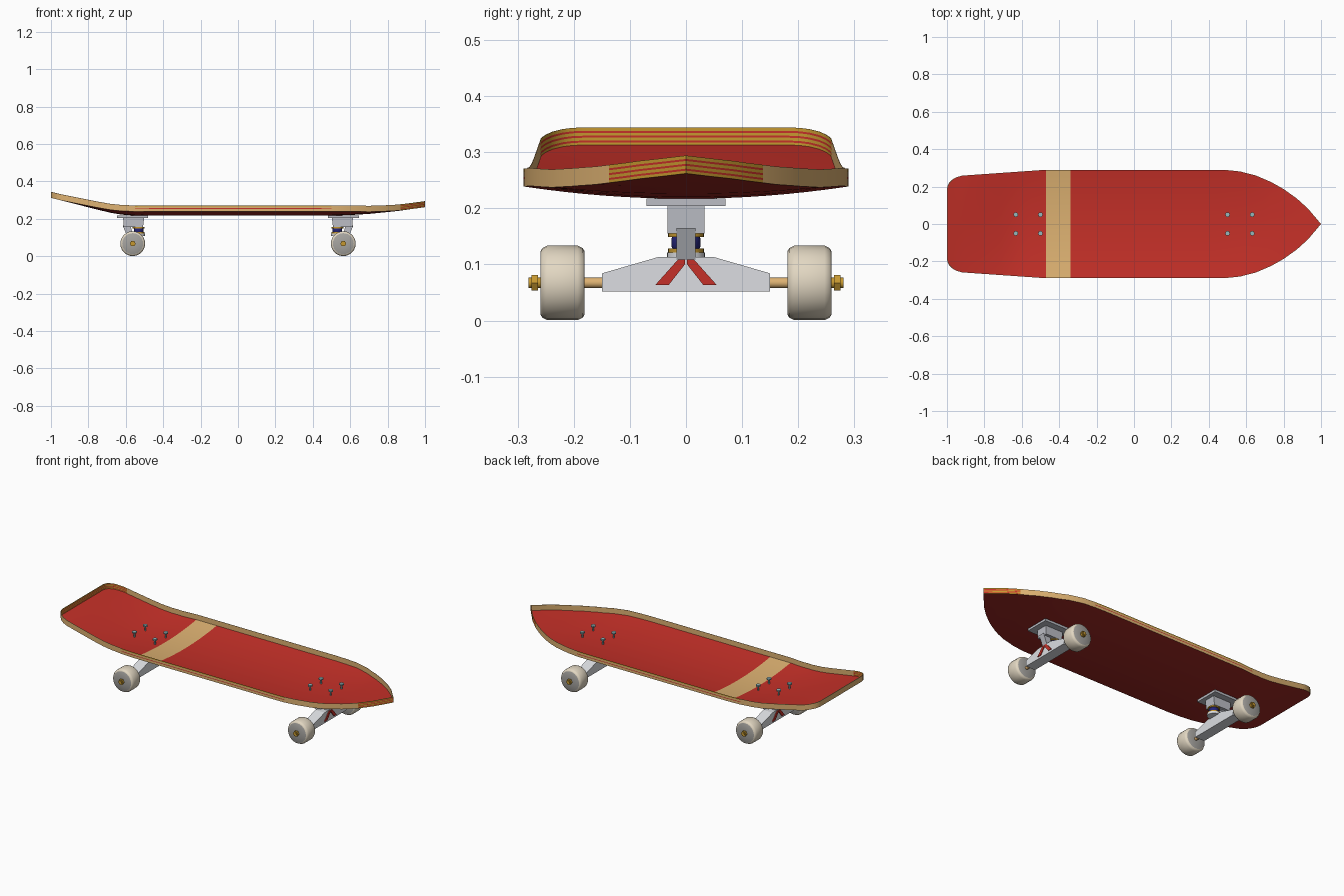
import bpy, bmesh, math
from mathutils import Vector

if "Cube" in bpy.data.objects:
    bpy.data.objects.remove(bpy.data.objects["Cube"])


def material(name, r, g, b):
    lin = lambda c: (c / 255 / 12.92) if c < 10 else ((c / 255 + 0.055) / 1.055) ** 2.4
    m = bpy.data.materials.new(name)
    m.diffuse_color = (lin(r), lin(g), lin(b), 1)
    m.use_nodes = True
    m.node_tree.nodes["Principled BSDF"].inputs["Base Color"].default_value = m.diffuse_color
    return m


RED = material("deck red", 197, 48, 40)
DARK = material("underside dark red", 158, 40, 35)
WOOD = material("light wood", 222, 178, 114)
METAL = material("light metal", 220, 222, 226)
BASE = material("base metal", 188, 190, 197)
GOLD = material("brass", 198, 152, 48)
BLUE = material("bushing blue", 36, 36, 120)
CREAM = material("wheel cream", 226, 215, 194)
HUB = material("hub grey", 166, 164, 160)
BOLT = material("bolt teal grey", 150, 184, 188)


def finish(name, bm, mats, smooth=True):
    bmesh.ops.remove_doubles(bm, verts=bm.verts, dist=1e-5)
    bmesh.ops.recalc_face_normals(bm, faces=bm.faces)
    me = bpy.data.meshes.new(name)
    bm.to_mesh(me)
    bm.free()
    for m in mats:
        me.materials.append(m)
    ob = bpy.data.objects.new(name, me)
    bpy.context.collection.objects.link(ob)
    if smooth:
        bpy.ops.object.select_all(action='DESELECT')
        bpy.context.view_layer.objects.active = ob
        ob.select_set(True)
        bpy.ops.object.shade_smooth_by_angle(angle=math.radians(35))
    return ob


def loft(name, rings, mats, smooth=False, mat_of=lambda i: 0):
    """Skin a list of equal-length rings and cap both ends."""
    bm = bmesh.new()
    vs = [[bm.verts.new(p) for p in ring] for ring in rings]
    n = len(vs[0])
    for i in range(len(vs) - 1):
        for j in range(n):
            k = (j + 1) % n
            f = bm.faces.new((vs[i][j], vs[i][k], vs[i + 1][k], vs[i + 1][j]))
            f.material_index = mat_of(i)
    bm.faces.new(vs[0]).material_index = mat_of(0)
    bm.faces.new(vs[-1]).material_index = mat_of(len(vs) - 2)
    return finish(name, bm, mats, smooth)


def turned(name, centre, axis, profile, mats, sides=24, mat_of=lambda i: 0):
    """Round part: profile is (distance along axis, radius) from centre."""
    u = Vector((1, 0, 0))
    v, w = Vector((0, 0, 1)), Vector((0, 1, 0))
    if axis == 'Z':
        v, w = w, v
    ang = [2 * math.pi * k / sides for k in range(sides)]
    rings = [[Vector(centre) + w * d + r * (u * math.cos(a) + v * math.sin(a)) for a in ang]
             for d, r in profile]
    return loft(name, rings, mats, sides > 6, mat_of)


def slab(name, x0, x1, yz, mat):
    """Outline in the y-z plane extruded along x."""
    return loft(name, [[(x, y, z) for y, z in yz] for x in (x0, x1)], [mat])


# ---- Deck: a dished sheet inside a thin upright rim ----
def lerp(table, x):
    for (a, p), (b, q) in zip(table, table[1:]):
        if x <= b:
            return p + (q - p) * max(0, x - a) / (b - a)
    return table[-1][1]


def half_width(x):
    if x < -0.9:
        return 0.185 + 0.075 * math.sqrt(max(0, 1 - ((x + 0.9) / 0.1) ** 2))
    return lerp([(-0.9, 0.26), (-0.47, 0.29), (0.43, 0.29), (0.5, 0.288), (0.567, 0.281),
                 (0.65, 0.26), (0.73, 0.226), (0.8, 0.187), (0.87, 0.137),
                 (0.93, 0.083), (1, 0)], x)


def height(x, y):
    rise = lerp([(-1, 0.095), (-0.85, 0.057), (-0.74, 0.029), (-0.68, 0.015), (-0.62, 0.005),
                 (-0.55, 0), (0.5, 0), (0.6, 0.003), (0.7, 0.009), (0.85, 0.024), (1, 0.045)], x)
    dish = lerp([(-0.95, 0), (-0.6, 0.022), (0.6, 0.022), (1, 0)], x)
    return 0.217 + rise + dish * (y / 0.29) ** 2


THICK = 0.032
xs = [-1, -0.997, -0.988, -0.97, -0.95, -0.92, -0.9, -0.85, -0.79, -0.74, -0.71, -0.68, -0.65,
      -0.62, -0.585, -0.55, -0.47, -0.34, 0, 0.43, 0.5, 0.567, 0.6, 0.65, 0.7, 0.73, 0.77, 0.8,
      0.835, 0.87, 0.9, 0.93, 0.965, 1]
COLS = 16


def deck_point(x, j, lift, scale=1):
    y = half_width(x) * (2 * j / COLS - 1)
    return (x * scale, y * scale, height(x, y) + lift)


# red riding surface with a wood band, and the underside
for name, lift in (("riding_surface", 0.0015), ("underside", 0)):
    bm = bmesh.new()
    grid = [[bm.verts.new(deck_point(x, j, lift)) for j in range(COLS + 1)] for x in xs]
    for i in range(len(xs) - 1):
        band = lift and -0.471 < xs[i] < -0.35
        for j in range(COLS):
            f = bm.faces.new((grid[i][j], grid[i + 1][j], grid[i + 1][j + 1], grid[i][j + 1]))
            f.material_index = 1 if band else 0
    finish(name, bm, [RED if lift else DARK, WOOD])

# rim walls: wood, with brass and red plies showing at the tips and along the middle
levels = [0, 0.16, 0.27, 0.43, 0.54, 0.7, 0.81, 1]
rim = [(x, 0) for x in reversed(xs)] + [(xs[0], j) for j in range(1, COLS)] + [(x, COLS) for x in xs]


def ply(k, x, inner):
    if (inner and x < -0.9) or (not inner and x > 0.86):
        return 2 if k % 2 else 1
    if not inner and -0.55 < x < 0.5:
        return {3: 2, 6: 1}.get(k, 0)
    return 0


for inner, scale in ((False, 1), (True, 0.997)):
    bm = bmesh.new()
    rows = [[bm.verts.new(deck_point(x, j, THICK * f, scale)) for x, j in rim] for f in levels]
    for k in range(len(levels) - 1):
        for i in range(len(rim) - 1):
            f = bm.faces.new((rows[k][i], rows[k][i + 1], rows[k + 1][i + 1], rows[k + 1][i]))
            f.material_index = ply(k, (rim[i][0] + rim[i + 1][0]) / 2, inner)
    finish("rim_inner_wall" if inner else "rim_outer_wall", bm, [WOOD, GOLD, RED])

# thin cap joining both walls
bm = bmesh.new()
a, b = [[bm.verts.new(deck_point(x, j, THICK, s)) for x, j in rim] for s in (1, 0.997)]
for i in range(len(rim) - 1):
    bm.faces.new((a[i], a[i + 1], b[i + 1], b[i]))
finish("rim_cap", bm, [WOOD])

# ---- Trucks, mirrored at both ends ----
for s, end in ((-1, "tail"), (1, "nose")):
    def rect(x0, x1, hy, z):
        return [(s * x0, -hy, z), (s * x1, -hy, z), (s * x1, hy, z), (s * x0, hy, z)]
    ax = s * 0.563
    loft(end + "_baseplate", [rect(0.48, 0.648, 0.07, z) for z in (0.204, 0.217)], [BASE])

    # block under the plate and slanted pivot arm
    loft(end + "_truck_block", [rect(0.502, 0.614, 0.033, 0.204), rect(0.508, 0.612, 0.033, 0.155)],
         [BASE])
    loft(end + "_pivot_arm", [rect(0.575, 0.617, 0.017, 0.165), rect(0.56, 0.592, 0.017, 0.105)],
         [BASE])

    # bushing stack
    kx = s * 0.531
    turned(end + "_bushing_cup", (kx, 0, 0), 'Z', [(0.108, 0.034), (0.121, 0.034)], [METAL])
    turned(end + "_lower_washer", (kx, 0, 0), 'Z', [(0.121, 0.032), (0.128, 0.032)], [GOLD])
    turned(end + "_bushing", (kx, 0, 0), 'Z',
           [(0.128, 0.024), (0.132, 0.026), (0.146, 0.026), (0.15, 0.024)], [BLUE])
    turned(end + "_upper_washer", (kx, 0, 0), 'Z', [(0.149, 0.032), (0.156, 0.032)], [GOLD])

    # hanger with the two painted stripes on its outer face
    slab(end + "_hanger", s * 0.533, s * 0.593,
         [(-0.15, 0.052), (0.15, 0.052), (0.15, 0.084), (0.05, 0.113), (-0.05, 0.113),
          (-0.15, 0.084)], METAL)
    for t, side in ((-1, "front"), (1, "back")):
        slab(f"{end}_{side}_stripe", s * 0.592, s * 0.5975,
             [(t * 0.002, 0.109), (t * 0.014, 0.109), (t * 0.055, 0.063), (t * 0.031, 0.063),
              (t * 0.002, 0.1)], RED)

        # wheel with grey faces, and axle nut
        turned(f"{end}_{side}_wheel", (ax, t * 0.22, 0.067), 'Y',
               [(-0.0395, 0.012), (-0.0395, 0.056), (-0.036, 0.062), (-0.027, 0.0665),
                (0.027, 0.0665), (0.036, 0.062), (0.0395, 0.056), (0.0395, 0.012)],
               [CREAM, HUB], 24, lambda i: 1 if i in (0, 6) else 0)
        turned(f"{end}_{side}_axle_nut", (ax, t * 0.2695, 0.067), 'Y',
               [(-0.006, 0.016), (0.006, 0.016)], [GOLD], 6)
        turned(f"{end}_{side}_axle_tip", (ax, t * 0.27, 0.067), 'Y',
               [(-0.011, 0.0095), (0.011, 0.0095)], [GOLD], 16)
    turned(end + "_axle", (ax, 0, 0.067), 'Y', [(-0.258, 0.0095), (0.258, 0.0095)], [WOOD], 16)

    # mounting bolts standing on the deck
    for x in (0.5, 0.632):
        for y in (-0.05, 0.05):
            turned(end + "_bolt", (s * x, y, height(s * x, y)), 'Z',
                   [(0, 0.005), (0.026, 0.005), (0.026, 0.013), (0.034, 0.013)], [BOLT], 8)
